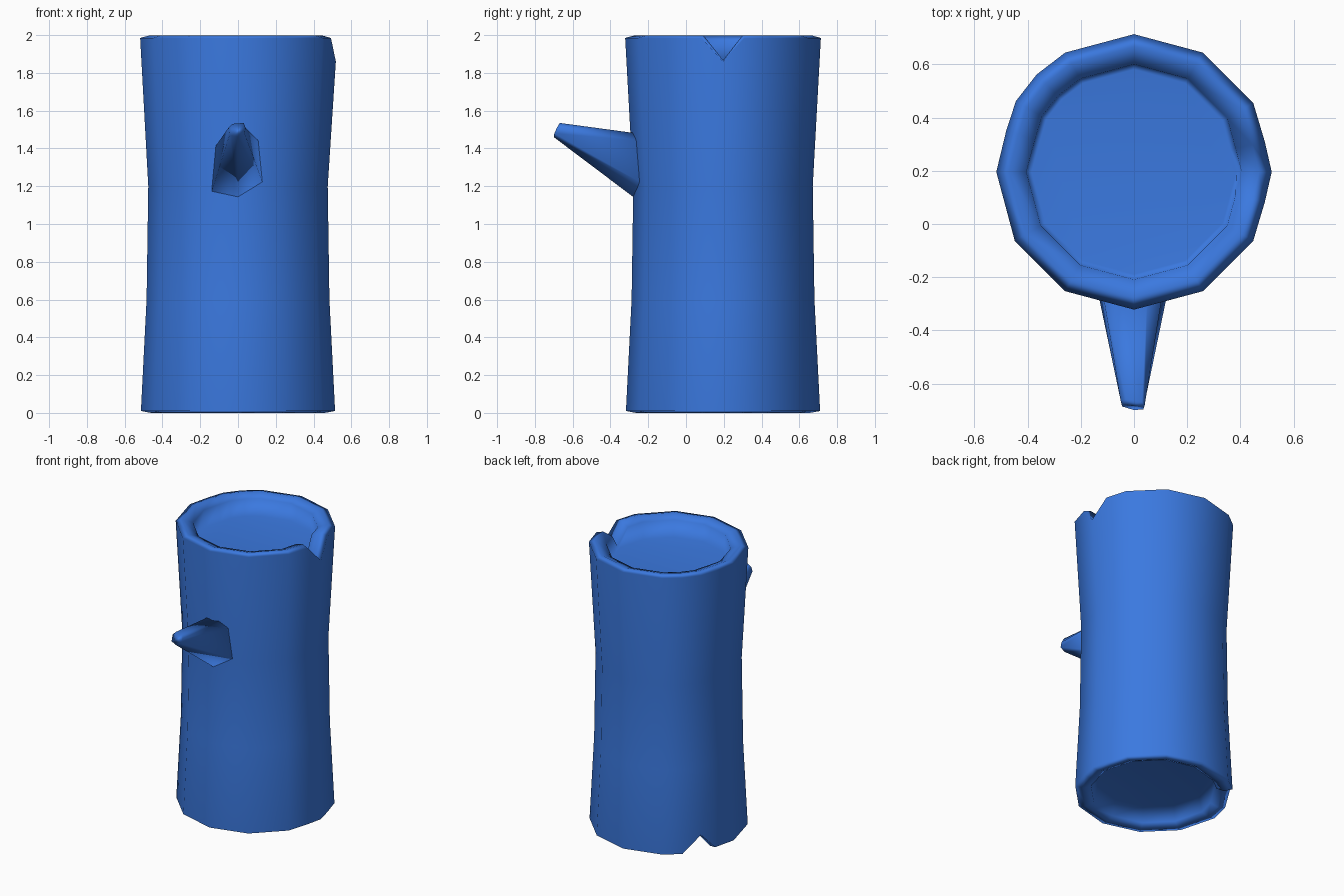
import bpy, bmesh, math
from mathutils import Vector

cube = bpy.data.objects.get("Cube")
if cube:
    bpy.data.objects.remove(cube, do_unlink=True)

CENTRE_Y = 0.196
COLUMNS = [0, 13, 30, 60, 90, 120, 135, 149, 162, 180, 210, 240, 270, 300, 330, 347]
CHORD_COLUMNS = (13, 162, 347)
TOP_NOTCH, BOTTOM_NOTCH = 0, 149

blue = bpy.data.materials.new("log blue")
blue.use_nodes = True
colour = (0.043, 0.19, 0.74, 1)
blue.diffuse_color = colour
blue.node_tree.nodes["Principled BSDF"].inputs["Base Color"].default_value = colour


def finish(bm, name):
    """Make a smooth object whose large faces rule the shading."""
    bmesh.ops.recalc_face_normals(bm, faces=bm.faces)
    mesh = bpy.data.meshes.new(name)
    bm.to_mesh(mesh)
    bm.free()
    mesh.materials.append(blue)
    for face in mesh.polygons:
        face.use_smooth = True
    obj = bpy.data.objects.new(name, mesh)
    bpy.context.collection.objects.link(obj)
    obj.modifiers.new("soft_shading", "WEIGHTED_NORMAL")


def loft(bm, rings):
    """Join successive closed rings with quads, and cap both ends."""
    loops = [[bm.verts.new(p) for p in ring] for ring in rings]
    for a, b in zip(loops, loops[1:]):
        for i in range(len(a)):
            j = (i + 1) % len(a)
            bm.faces.new((a[i], a[j], b[j], b[i]))
    for end in (loops[0], loops[-1]):
        bm.faces.new(end)


def trunk_ring(radius, z, notch=None, drop=0):
    """Ring round the trunk axis, with one column moved up or down."""
    ring = []
    for deg in COLUMNS:
        a = math.radians(deg)
        r = radius - (0.013 if deg in CHORD_COLUMNS else 0)
        dz = drop if deg == notch else 0
        ring.append(Vector((r * math.cos(a), CENTRE_Y + r * math.sin(a), z + dz)))
    return ring


# Trunk: lower recess, bottom rim, waisted bark, top rim, upper recess
bm = bmesh.new()
loft(bm, [
    trunk_ring(0.385, 0.13),
    trunk_ring(0.41, 0.02, BOTTOM_NOTCH, 0.11),
    trunk_ring(0.46, 0.0, BOTTOM_NOTCH, 0.12),
    trunk_ring(0.514, 0.01, BOTTOM_NOTCH, 0.12),
    trunk_ring(0.484, 0.6),
    trunk_ring(0.475, 1.2),
    trunk_ring(0.518, 1.985, TOP_NOTCH, -0.125),
    trunk_ring(0.47, 1.998, TOP_NOTCH, -0.13),
    trunk_ring(0.405, 1.975, TOP_NOTCH, -0.11),
    trunk_ring(0.385, 1.86),
])
finish(bm, "hollow_trunk")

# Broken branch stub tapering out of the front, its foot following the bark
base = [(-0.12, 1.41), (-0.05, 1.48), (0.05, 1.48), (0.11, 1.44), (0.13, 1.22), (0, 1.14), (-0.14, 1.17)]
tip = [(-0.05, 1.51), (-0.03, 1.53), (0.03, 1.535), (0.04, 1.51), (0.035, 1.48), (0, 1.46), (-0.045, 1.47)]
bm = bmesh.new()
loft(bm, [
    [(x, -0.275 + 0.27 * abs(x), z) for x, z in base],
    [(x, -0.69 - 0.2 * x + 0.5 * (z - 1.48), z) for x, z in tip],
])
finish(bm, "branch_stub")
